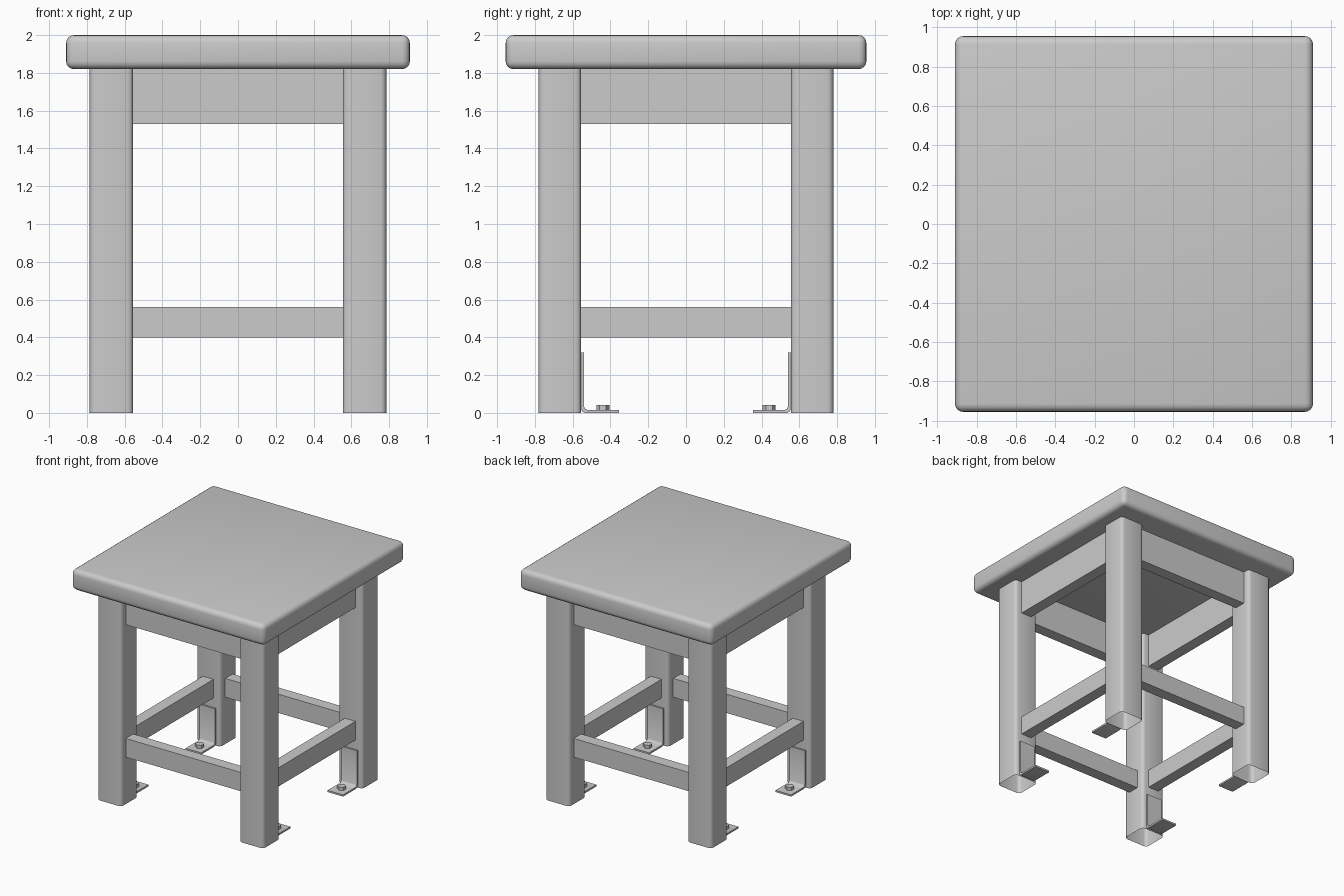
import bpy, bmesh, math
from mathutils import Matrix, Vector

if "Cube" in bpy.data.objects:
    bpy.data.objects.remove(bpy.data.objects["Cube"])


def finish(bm, name, smooth=True):
    bmesh.ops.recalc_face_normals(bm, faces=bm.faces)
    mesh = bpy.data.meshes.new(name)
    bm.to_mesh(mesh)
    bm.free()
    obj = bpy.data.objects.new(name, mesh)
    bpy.context.collection.objects.link(obj)
    if smooth:
        bpy.ops.object.select_all(action='DESELECT')
        obj.select_set(True)
        bpy.context.view_layer.objects.active = obj
        bpy.ops.object.shade_smooth_by_angle(angle=math.radians(40))
    return obj


def box(lo, hi):
    lo, hi = Vector(lo), Vector(hi)
    bm = bmesh.new()
    bmesh.ops.create_cube(bm, size=1, matrix=Matrix.Translation((lo + hi) / 2)
                          @ Matrix.Diagonal((*(hi - lo), 1)))
    return bm


def bevel(bm, edges, width, segments):
    bmesh.ops.bevel(bm, geom=edges, offset=width, segments=segments,
                    profile=0.5, affect='EDGES')


C = 0.67        # leg centre distance
IN, OUT = 0.555, 0.785
RAIL = 0.05     # half thickness of rails
SEAT_Z = 1.82

# Rounded seat slab
bm = box((-0.91, -0.955, SEAT_Z), (0.91, 0.955, 2.0))
bevel(bm, bm.edges[:], 0.042, 4)
finish(bm, "seat")


# Leg: open-ended post with rounded long edges
def leg(name, sx, sy):
    bm = box((-0.115, -0.1125, 0), (0.115, 0.1125, SEAT_Z))
    ends = [f for f in bm.faces if abs(f.normal.z) > 0.9]
    bmesh.ops.delete(bm, geom=ends, context='FACES_ONLY')
    upright = [e for e in bm.edges
               if abs(e.verts[0].co.z - e.verts[1].co.z) > 1]
    bevel(bm, upright, 0.03, 3)
    bmesh.ops.translate(bm, verts=bm.verts, vec=(sx * C, sy * 0.6675, 0))
    finish(bm, name)


# Floor bracket: bent plate extruded across the leg width
def bracket(name, sx, sy):
    t, r = 0.015, 0.02
    profile = [(IN, 0.32), (IN - t, 0.32), (IN - t, 0.038), (IN - t - 0.006, 0.026),
               (IN - t - 0.018, 0.02), (0.355, 0.02), (0.355, 0.005),
               (IN - r, 0.005), (IN - 0.006, 0.011), (IN, 0.025)]
    bm = bmesh.new()
    face = bm.faces.new([bm.verts.new((sx * C - 0.073, sy * y, z - 0.005 if z < 0.3 else z))
                         for y, z in profile])
    ext = bmesh.ops.extrude_face_region(bm, geom=[face])
    bmesh.ops.translate(bm, vec=(0.146, 0, 0),
                        verts=[v for v in ext["geom"] if isinstance(v, bmesh.types.BMVert)])
    finish(bm, name)


# Hexagonal bolt head on the bracket foot
def bolt(name, sx, sy):
    bm = bmesh.new()
    bmesh.ops.create_cone(bm, cap_ends=True, segments=6, radius1=0.035, radius2=0.035,
                          depth=0.03,
                          matrix=Matrix.Translation((sx * C, sy * 0.44, 0.027)))
    finish(bm, name, smooth=False)


for sy, fb in ((-1, "front"), (1, "back")):
    for sx, side in ((-1, "left"), (1, "right")):
        leg(f"{fb}_{side}_leg", sx, sy)
        bracket(f"{fb}_{side}_bracket", sx, sy)
        bolt(f"{fb}_{side}_bolt", sx, sy)

# Aprons under the seat and stretchers near the floor
for part, z0, z1 in (("apron", 1.53, SEAT_Z), ("stretcher", 0.40, 0.56)):
    for s, fb, side in ((-1, "front", "left"), (1, "back", "right")):
        finish(box((-IN, s * C - RAIL, z0), (IN, s * C + RAIL, z1)),
               f"{fb}_{part}", smooth=False)
        finish(box((s * C - RAIL, -IN, z0), (s * C + RAIL, IN, z1)),
               f"{side}_{part}", smooth=False)
